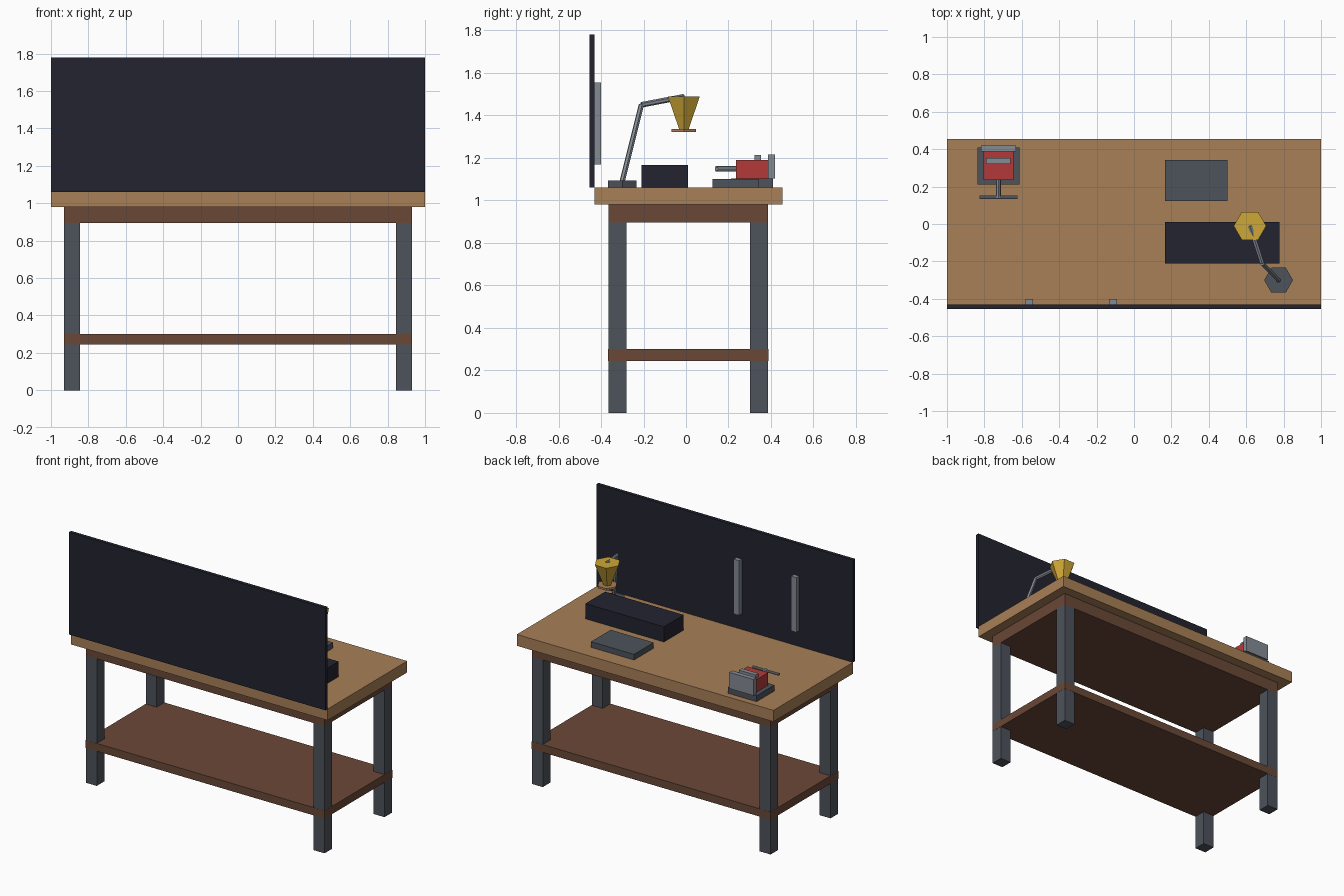
import bpy
from math import pi
from mathutils import Vector

if "Cube" in bpy.data.objects:
    bpy.data.objects.remove(bpy.data.objects["Cube"])


def material(name, rgb):
    """Flat material from 0-255 display colour, stored as linear."""
    lin = [((c / 255 + 0.055) / 1.055) ** 2.4 for c in rgb] + [1.0]
    m = bpy.data.materials.new(name)
    m.use_nodes = True
    m.diffuse_color = lin
    m.node_tree.nodes["Principled BSDF"].inputs["Base Color"].default_value = lin
    return m


wood = material("light wood", (168, 128, 87))
brown = material("dark wood", (106, 72, 55))
steel = material("dark steel", (77, 83, 91))
metal = material("light metal", (132, 139, 148))
black = material("blue black", (34, 35, 47))
red = material("red paint", (178, 58, 58))
yellow = material("yellow paint", (206, 167, 54))


def finish(name, mat):
    obj = bpy.context.object
    obj.name = name
    obj.data.materials.append(mat)
    return obj


def box(name, mat, x, y, z):
    """Box from (min, max) ranges along each axis."""
    spans = (x, y, z)
    bpy.ops.mesh.primitive_cube_add(size=1, location=[(a + b) / 2 for a, b in spans])
    obj = finish(name, mat)
    obj.scale = [b - a for a, b in spans]
    return obj


def hex_cone(name, mat, center, r_low, r_high, height):
    """Six-sided prism or frustum with corners along x."""
    bpy.ops.mesh.primitive_cone_add(vertices=6, radius1=r_low, radius2=r_high,
                                    depth=height, location=center, rotation=(0, 0, pi / 2))
    return finish(name, mat)


def rod(name, mat, a, b, r, sides=6):
    """Straight bar between two points."""
    a, b = Vector(a), Vector(b)
    bpy.ops.mesh.primitive_cylinder_add(vertices=sides, radius=r, depth=(b - a).length,
                                        location=(a + b) / 2)
    obj = finish(name, mat)
    obj.rotation_euler = (b - a).to_track_quat("Z", "Y").to_euler()
    return obj


# Bench
TOP = 1.06
box("tabletop", wood, (-1, 1), (-0.43, 0.455), (0.98, TOP))
box("apron", brown, (-0.93, 0.93), (-0.365, 0.387), (0.895, 0.98))
box("lower_shelf", brown, (-0.931, 0.931), (-0.366, 0.388), (0.245, 0.30))
for side, x in (("right", (-0.93, -0.845)), ("left", (0.845, 0.93))):
    for end, y in (("front", (-0.365, -0.28)), ("back", (0.302, 0.387))):
        box(f"{end}_{side}_leg", steel, x, y, (0, 0.895))

# Tool board with hanging strips
box("tool_board", black, (-1, 1), (-0.455, -0.43), (TOP, 1.78))
for x in (-0.56, -0.113):
    box("hanging_strip", metal, (x - 0.021, x + 0.021), (-0.43, -0.40), (1.17, 1.556))

# Items lying on the bench
box("toolbox", black, (0.165, 0.777), (-0.21, 0.01), (TOP, 1.167))
box("tray", steel, (0.165, 0.50), (0.124, 0.343), (TOP, 1.10))

# Vise
VX = -0.725


def vise_box(name, mat, half, y, z):
    box(name, mat, (VX - half, VX + half), y, z)


vise_box("vise_base", steel, 0.112, (0.211, 0.41), (TOP, 1.102))
vise_box("vise_body", red, 0.08, (0.235, 0.387), (1.102, 1.19))
vise_box("vise_outer_jaw", metal, 0.094, (0.387, 0.42), (1.102, 1.216))
vise_box("vise_inner_jaw", metal, 0.065, (0.322, 0.354), (1.19, 1.214))
rod("vise_screw", metal, (VX, 0.14, 1.148), (VX, 0.235, 1.148), 0.013, 8)
rod("vise_handle", metal, (VX - 0.102, 0.144, 1.148), (VX + 0.102, 0.144, 1.148), 0.009, 8)

# Desk lamp
elbow = (0.685, -0.21, 1.45)
hex_cone("lamp_base", steel, (0.773, -0.30, 1.077), 0.077, 0.077, 0.034)
rod("lamp_lower_arm", metal, (0.773, -0.30, 1.09), elbow, 0.013)
rod("lamp_upper_arm", metal, elbow, (0.62, -0.01, 1.488), 0.013)
hex_cone("lamp_shade", yellow, (0.62, -0.01, 1.413), 0.026, 0.087, 0.154)
hex_cone("lamp_disc", wood, (0.62, -0.01, 1.33), 0.067, 0.067, 0.014)
